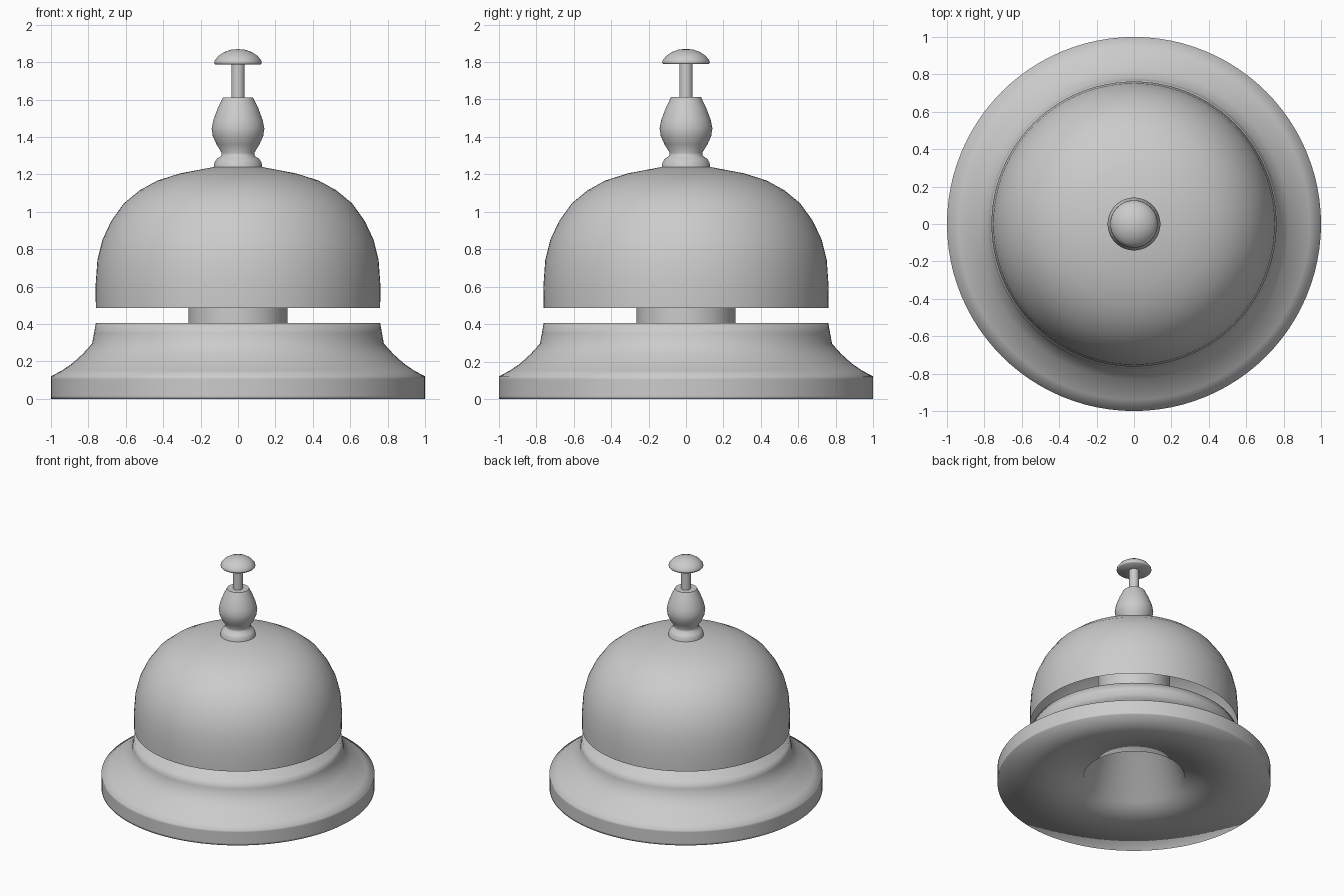
import bpy, bmesh, math

if "Cube" in bpy.data.objects:
    bpy.data.objects.remove(bpy.data.objects["Cube"])

SEGMENTS = 96


def lathe(name, profile, angle=35):
    """Spin a (radius, z) profile around the z axis."""
    bm = bmesh.new()
    verts = [bm.verts.new((r, 0, z)) for r, z in profile]
    edges = [bm.edges.new(p) for p in zip(verts, verts[1:])]
    bmesh.ops.spin(bm, geom=verts + edges, cent=(0, 0, 0), axis=(0, 0, 1),
                   angle=2 * math.pi, steps=SEGMENTS, use_duplicate=False)
    bmesh.ops.remove_doubles(bm, verts=bm.verts, dist=1e-5)
    bmesh.ops.recalc_face_normals(bm, faces=bm.faces)
    mesh = bpy.data.meshes.new(name)
    bm.to_mesh(mesh)
    bm.free()
    obj = bpy.data.objects.new(name, mesh)
    bpy.context.collection.objects.link(obj)
    bpy.ops.object.select_all(action='DESELECT')
    obj.select_set(True)
    bpy.context.view_layer.objects.active = obj
    bpy.ops.object.shade_smooth_by_angle(angle=math.radians(angle))
    return obj


# Flared base, slightly dished underneath, with a tapering recess
lathe("base", [(0, 0.40), (0.265, 0.40), (0.37, 0.05), (1, 0), (1, 0.015), (1, 0.105),
               (1, 0.12), (0.94, 0.152), (0.885, 0.19), (0.83, 0.24), (0.78, 0.295),
               (0.77, 0.35), (0.76, 0.405), (0, 0.405)], angle=180)

# Column carrying the bell
lathe("column", [(0.265, 0.40), (0.265, 1.19)])

# Hollow bell dome
lathe("bell", [(0.76, 0.485), (0.762, 0.60), (0.752, 0.74), (0.725, 0.85),
               (0.678, 0.95), (0.61, 1.045), (0.525, 1.115), (0.43, 1.167),
               (0.31, 1.205), (0.135, 1.238), (0, 1.242)])

# Turned neck with a collar and a bulb
lathe("neck", [(0.13, 1.235), (0.126, 1.262), (0.113, 1.283),
               (0.09, 1.298), (0.087, 1.315), (0.115, 1.36), (0.135, 1.405),
               (0.141, 1.445), (0.132, 1.49), (0.108, 1.555), (0.08, 1.612),
               (0, 1.612)], angle=60)

# Plunger rod
lathe("plunger_rod", [(0.036, 1.60), (0.036, 1.80)])

# Domed push button
lathe("push_button", [(0, 1.788), (0.122, 1.788), (0.127, 1.795), (0.125, 1.808),
                      (0.105, 1.833), (0.075, 1.853), (0.04, 1.866), (0, 1.87)], angle=180)
